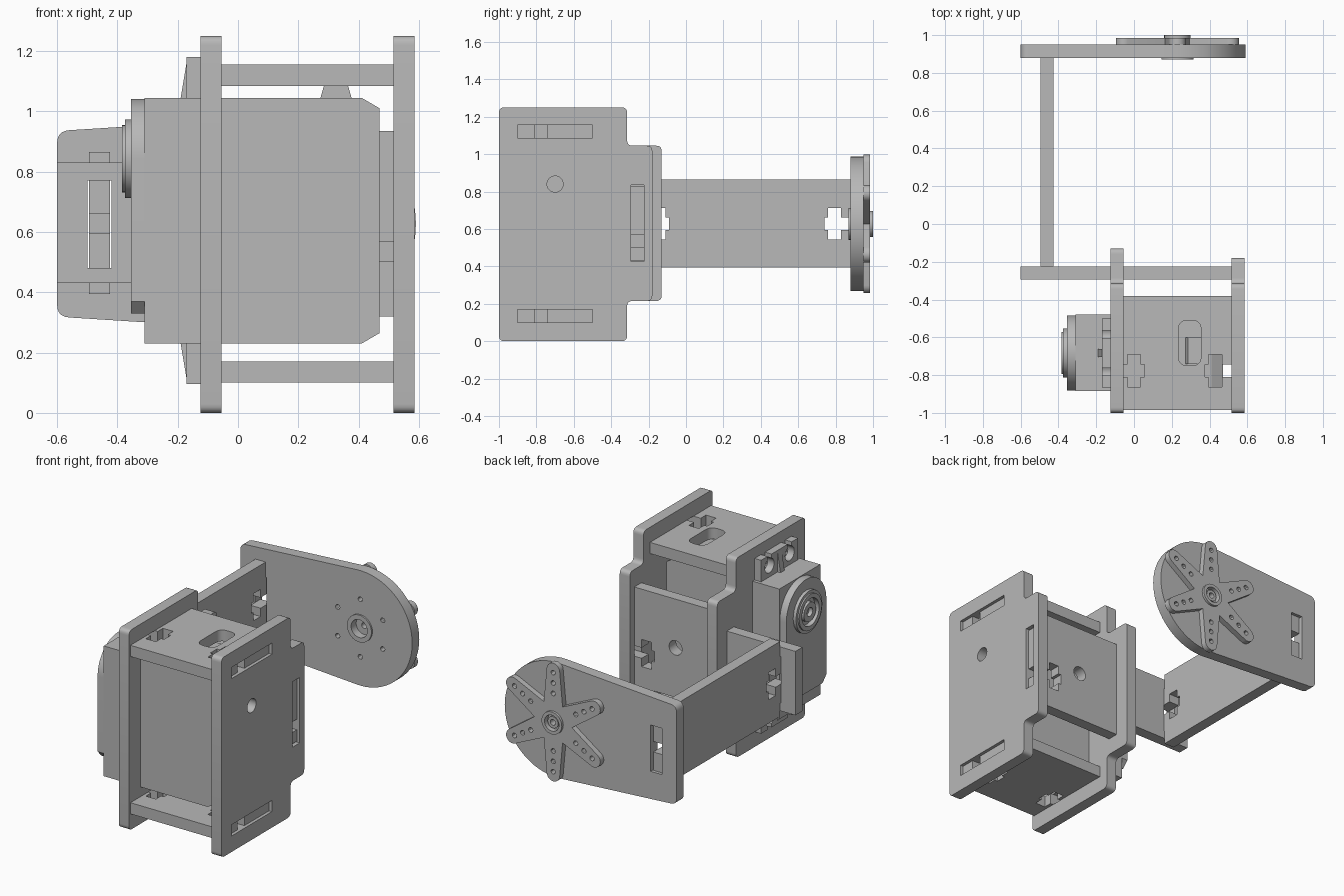
import bpy, bmesh
from math import cos, sin, radians, pi
from mathutils import Vector

if "Cube" in bpy.data.objects:
    bpy.data.objects.remove(bpy.data.objects["Cube"])

grey = bpy.data.materials.new("plain grey")
grey.use_nodes = True
grey.diffuse_color = (0.48, 0.48, 0.48, 1)
grey.node_tree.nodes["Principled BSDF"].inputs["Base Color"].default_value = (0.48, 0.48, 0.48, 1)

PLANES = {"yz": lambda u, v, w: (w, u, v),
          "xz": lambda u, v, w: (u, w, v),
          "xy": lambda u, v, w: (u, v, w)}
parts = []


def arc(cu, cv, r, start=0, end=360, n=32):
    """Points along an arc; a full circle leaves out the repeated point."""
    count = n if abs(end - start) == 360 else n + 1
    angles = [radians(start + (end - start) * i / n) for i in range(count)]
    return [(cu + r * cos(a), cv + r * sin(a)) for a in angles]


def rect(u0, u1, v0, v1, r=0):
    pts = [(u0, v0), (u1, v0), (u1, v1), (u0, v1)]
    return rounded(pts, r) if r else pts


def rounded(pts, r, n=5):
    """Round every corner of an outline."""
    out = []
    for i, p in enumerate(pts):
        p, a, b = Vector(p), Vector(pts[i - 1]), Vector(pts[(i + 1) % len(pts)])
        s = p + (a - p).normalized() * r
        e = p + (b - p).normalized() * r
        for k in range(n + 1):
            t = k / n
            out.append(tuple(s * (1 - t) ** 2 + p * 2 * t * (1 - t) + e * t * t))
    return out


def sheet(name, plane, lo, hi, outline, holes=()):
    """A flat outline with holes, given thickness from lo to hi."""
    curve = bpy.data.curves.new(name, "CURVE")
    curve.dimensions = "2D"
    curve.fill_mode = "BOTH"
    curve.extrude = (hi - lo) / 2
    for loop in [outline, *holes]:
        spline = curve.splines.new("POLY")
        spline.points.add(len(loop) - 1)
        for point, (u, v) in zip(spline.points, loop):
            point.co = (u, v, 0, 1)
        spline.use_cyclic_u = True
    temp = bpy.data.objects.new(name + "_outline", curve)
    bpy.context.collection.objects.link(temp)
    deps = bpy.context.evaluated_depsgraph_get()
    mesh = bpy.data.meshes.new_from_object(temp.evaluated_get(deps))
    bpy.data.objects.remove(temp)
    bm = bmesh.new()
    bm.from_mesh(mesh)
    for v in bm.verts:
        v.co = PLANES[plane](v.co.x, v.co.y, v.co.z + (lo + hi) / 2)
    bmesh.ops.remove_doubles(bm, verts=bm.verts, dist=1e-5)
    bmesh.ops.recalc_face_normals(bm, faces=bm.faces)
    bm.to_mesh(mesh)
    bm.free()
    mesh.materials.clear()
    mesh.materials.append(grey)
    mesh.name = name
    obj = bpy.data.objects.new(name, mesh)
    bpy.context.collection.objects.link(obj)
    parts.append(obj)


def tab_edge(t0, t1, gap, neck=0.05, tab=0.05):
    """Two tabs with a cross-shaped bolt slot between; (along, outward) pairs."""
    slot = [(0.033, tab), (0.033, -neck), (0.085, -neck), (0.085, -neck - 0.07),
            (0.033, -neck - 0.07), (0.033, -neck - 0.09)]
    return ([(t0, 0), (t0, tab)] + [(gap - a, o) for a, o in slot]
            + [(gap + a, o) for a, o in reversed(slot)] + [(t1, tab), (t1, 0)])


# Side plates
def side_outline(tab_y):
    return rounded([(-1, 0), (-0.315, 0), (-0.315, 0.215), (tab_y, 0.215),
                    (tab_y, 1.045), (-0.315, 1.045), (-0.315, 1.25), (-1, 1.25)], 0.03)


spacer_slots = [rect(-0.9, -0.5, z, z + 0.07) for z in (0.1, 1.085)]
sheet("right_side_plate", "yz", -0.125, -0.055, side_outline(-0.13), spacer_slots)
sheet("left_side_plate", "yz", 0.515, 0.585, side_outline(-0.18),
      spacer_slots + [rect(-0.295, -0.225, 0.425, 0.835), arc(-0.7, 0.84, 0.043)])

# Spacers above and below the motor
spacer = [(-0.055, -0.985), (0.515, -0.985)]
spacer += [(0.515 + o, y) for y, o in tab_edge(-0.9, -0.5, -0.777)]
spacer += [(0.515, -0.38), (-0.055, -0.38)]
spacer += [(-0.055 - o, y) for y, o in reversed(tab_edge(-0.9, -0.5, -0.777, 0.02))]
sheet("bottom_spacer", "xy", 0.1, 0.17, spacer)
sheet("top_spacer", "xy", 1.085, 1.155, spacer, [rect(0.235, 0.355, -0.75, -0.51, 0.05)])

# Back panel with a tongue reaching past the right side plate
panel = [(-0.055, 0.32), (0.515, 0.32)]
panel += [(0.515 + o, z) for z, o in tab_edge(0.43, 0.83, 0.535)]
panel += [(0.515, 0.935), (-0.055, 0.935), (-0.055, 0.83), (-0.6, 0.83), (-0.6, 0.43), (-0.055, 0.43)]
window = rect(-0.5, -0.42, 0.48, 0.77)
sheet("back_panel", "xz", -0.295, -0.225, panel, [window, arc(0.23, 0.63, 0.045)])

# Arm between the back panel and the horn plate
arm = [(-0.225, 0.395), (0.88, 0.395)]
arm += [(0.88 + o, z) for z, o in tab_edge(0.48, 0.77, 0.628)]
arm += [(0.88, 0.865), (-0.225, 0.865)]
arm += [(-0.225 - o, z) for z, o in reversed(tab_edge(0.48, 0.77, 0.628, 0.045))]
sheet("arm", "yz", -0.495, -0.425, arm)

# Horn plate: round end, gently tapered to the other end
HX, HZ = 0.23, 0.627


def polar(r, deg):
    return HX + r * cos(radians(deg)), HZ + r * sin(radians(deg))


corners = rounded([(HX, HZ + 0.36), (-0.6, HZ + 0.308), (-0.6, HZ - 0.308), (HX, HZ - 0.36)], 0.04)
plate_outline = arc(HX, HZ, 0.36, -93, 93, 40) + corners[6:18]
arms = [30 + 60 * k for k in range(6)]
sheet("horn_plate", "xz", 0.88, 0.95, plate_outline,
      [window, arc(HX, HZ, 0.07)] + [arc(*polar(0.18, a), 0.015, n=12) for a in arms])

# Six-armed horn with its hub and centre screw
star = []
for a in arms:
    star.append(polar(0.13, a - 30))
    star += arc(*polar(0.325, a), 0.045, a - 85, a + 85, 10)
star_holes = [arc(*polar(r, a), 0.015, n=12) for a in arms for r in (0.18, 0.245, 0.31)]
sheet("horn", "xz", 0.95, 0.985, star, star_holes + [arc(HX, HZ, 0.05)])
sheet("horn_hub", "xz", 0.975, 1.0, arc(HX, HZ, 0.07), [arc(HX, HZ, 0.05)])
sheet("horn_collar", "xz", 0.88, 0.95, arc(HX, HZ, 0.07), [arc(HX, HZ, 0.056)])
sheet("horn_flange", "xz", 0.87, 0.88, arc(HX, HZ, 0.085), [arc(HX, HZ, 0.056)])
sheet("horn_floor", "xz", 0.92, 0.965, arc(HX, HZ, 0.056), [arc(HX, HZ, 0.018, n=16)])
sheet("horn_screw", "xz", 0.965, 0.988, arc(HX, HZ, 0.036), [arc(HX, HZ, 0.018, n=16)])

# Motor body, gear cap and output boss
sheet("motor_body", "xz", -0.885, -0.48,
      [(-0.31, 0.23), (0.41, 0.23), (0.47, 0.265), (0.47, 1.01), (0.41, 1.045), (-0.31, 1.045)])
MY, MZ = -0.683, 0.843
sheet("gear_cap", "yz", -0.355, -0.31, arc(MY, MZ, 0.198, 0, 180)
      + [(MY - 0.198, 0.37), (MY - 0.16, 0.33), (MY + 0.16, 0.33), (MY + 0.198, 0.37)])
sheet("output_boss", "yz", -0.375, -0.355, arc(MY, MZ, 0.13), [arc(MY, MZ, 0.085)])
sheet("output_rim", "yz", -0.384, -0.375, arc(MY, MZ, 0.112), [arc(MY, MZ, 0.085)])
sheet("output_shaft", "yz", -0.38, -0.355, arc(MY, MZ, 0.06), [arc(MY, MZ, 0.028, n=16)])

# Mounting lugs with open screw holes and a sloped rib, mirrored top to bottom
lug = [(-0.865, 1.045), (-0.5, 1.045), (-0.5, 1.18)]
for y in (MY + 0.1, MY - 0.1):
    lug += [(y + 0.02, 1.18)] + arc(y, 1.115, 0.045, 64, -244, 18) + [(y - 0.02, 1.18)]
lug.append((-0.865, 1.18))
rib = [(-0.19, 1.045), (-0.125, 1.045), (-0.125, 1.178), (-0.168, 1.178)]
for name, flip in (("top", False), ("bottom", True)):
    def side(pts):
        return [(u, 1.275 - v) for u, v in pts] if flip else pts
    sheet(name + "_lug", "yz", -0.17, -0.125, side(lug))
    sheet(name + "_lug_rib", "xz", MY - 0.02, MY + 0.02, side(rib))

# Cable outlet
sheet("cable_outlet", "xz", -0.74, -0.6, [(0.272, 1.04), (0.378, 1.04), (0.365, 1.085), (0.285, 1.085)])

# Smooth the round walls and keep the edges sharp
bpy.ops.object.select_all(action="DESELECT")
for obj in parts:
    obj.select_set(True)
bpy.context.view_layer.objects.active = parts[0]
bpy.ops.object.shade_smooth_by_angle(angle=pi / 6)
